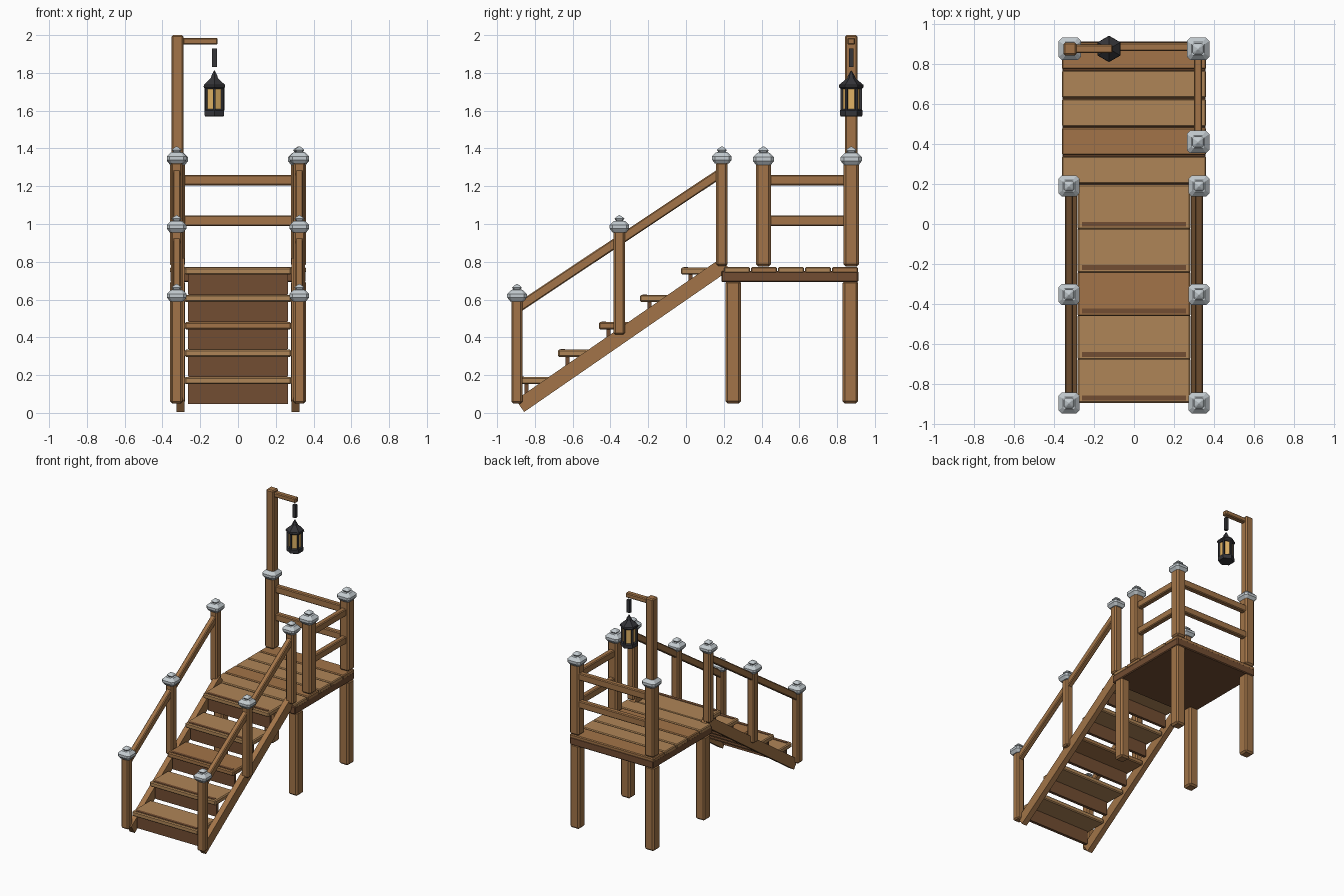
import bpy, bmesh
from math import pi, cos, sin, atan2, hypot
from mathutils import Matrix

if "Cube" in bpy.data.objects:
    bpy.data.objects.remove(bpy.data.objects["Cube"])


def material(name, rgb):
    m = bpy.data.materials.new(name)
    m.diffuse_color = (*rgb, 1)
    m.use_nodes = True
    m.node_tree.nodes["Principled BSDF"].inputs["Base Color"].default_value = m.diffuse_color
    return m


WOOD = material("wood", (0.36, 0.175, 0.065))
LIGHT = material("light_wood", (0.43, 0.235, 0.095))
DARK = material("dark_wood", (0.17, 0.075, 0.032))
IRON = material("iron", (0.035, 0.035, 0.04))
GLASS = material("lamp_glass", (0.75, 0.45, 0.13))
STEEL = material("cap_metal", (0.55, 0.6, 0.63))


def finish(name, bm, mat):
    bmesh.ops.recalc_face_normals(bm, faces=bm.faces)
    me = bpy.data.meshes.new(name)
    bm.to_mesh(me)
    bm.free()
    ob = bpy.data.objects.new(name, me)
    me.materials.append(mat)
    bpy.context.collection.objects.link(ob)
    return ob


def box(name, loc, size, mat=WOOD, bevel=0.0, tilt=0.0):
    """Chamfered box, optionally tilted about x."""
    bm = bmesh.new()
    bmesh.ops.create_cube(bm, size=1)
    bmesh.ops.scale(bm, vec=size, verts=bm.verts)
    if bevel:
        bmesh.ops.bevel(bm, geom=bm.edges[:], offset=bevel, segments=1, affect='EDGES')
    ob = finish(name, bm, mat)
    ob.location = loc
    ob.rotation_euler.x = tilt
    return ob


def beam(name, x, a, b, width, height, mat=WOOD, bevel=0.0):
    """Sloping box between two (y, z) points."""
    dy, dz = b[0] - a[0], b[1] - a[1]
    return box(name, (x, (a[0] + b[0]) / 2, (a[1] + b[1]) / 2),
               (width, hypot(dy, dz), height), mat, bevel, atan2(dz, dy))


def loft(name, loc, profile, outline, mat):
    """Stack scaled copies of an outline along z and skin them."""
    bm = bmesh.new()
    rings = [[bm.verts.new((loc[0] + u * r, loc[1] + v * r, loc[2] + z)) for u, v in outline]
             for r, z in profile]
    n = len(outline)
    for lo, hi in zip(rings, rings[1:]):
        for i in range(n):
            j = (i + 1) % n
            bm.faces.new((lo[i], lo[j], hi[j], hi[i]))
    bm.faces.new(rings[0])
    bm.faces.new(rings[-1])
    return finish(name, bm, mat)


SQUARE = [(1, -.7), (1, .7), (.7, 1), (-.7, 1), (-1, .7), (-1, -.7), (-.7, -1), (.7, -1)]
HEX = [(cos(pi / 2 + i * pi / 3), sin(pi / 2 + i * pi / 3)) for i in range(6)]


def cap(name, x, y, z, s=1.0):
    prof = [(.036, -.005), (.052, .016), (.052, .034), (.031, .055), (.019, .057),
            (.026, .068), (.018, .076), (.002, .087)]
    loft(name, (x, y, z), [(r * s, h * s) for r, h in prof], SQUARE, STEEL)


# Landing: frame slab, five planks and four legs
box("landing_frame", (0, 0.55, 0.722), (0.715, 0.725, 0.06), DARK, 0.006)
for i in range(5):
    box(f"landing_plank_{i+1}", (0, 0.27 + i * 0.143, 0.757), (0.72, 0.137, 0.032),
        WOOD if i in (1, 4) else LIGHT, 0.006)
for side, x in (("left", -0.32), ("right", 0.32)):
    for end, y in (("front", 0.25), ("back", 0.87)):
        box(f"{end}_{side}_leg", (x, y, 0.375), (0.08, 0.082, 0.65), WOOD, 0.012)

# Landing posts with metal caps
for name, x, y in (("right_front", 0.32, 0.41), ("right_back", 0.32, 0.875), ("left_back", -0.32, 0.875)):
    box(f"{name}_landing_post", (x, y, 1.05), (0.08, 0.08, 0.55), WOOD, 0.012)
    cap(f"{name}_landing_cap", x, y, 1.317, 1.08)

# Landing rails
for level, z in (("lower", 1.017), ("upper", 1.232)):
    box(f"{level}_back_rail", (0, 0.885, z), (0.60, 0.042, 0.055), WOOD, 0.006)
    box(f"{level}_side_rail", (0.32, 0.64, z), (0.042, 0.42, 0.055), WOOD, 0.006)

# Stair stringers, posts and handrails on both sides
for side, s in (("left", -1), ("right", 1)):
    beam(f"{side}_stringer", s * 0.305, (-0.879, 0.037), (0.21, 0.789), 0.042, 0.078)
    x = s * 0.325
    for i in range(3):
        y, z = -0.895 + i * 0.5425, 0.05 + i * 0.364
        box(f"{side}_stair_post_{i+1}", (x, y, z + 0.275), (0.062, 0.06, 0.55), WOOD, 0.01)
        cap(f"{side}_stair_cap_{i+1}", x, y, z + 0.546)
    beam(f"{side}_handrail", x, (-0.89, 0.556), (0.185, 1.271), 0.04, 0.05, WOOD, 0.006)

# Treads with dark nosing strips, and risers
for i in range(5):
    y, top = -0.895 + i * 0.217, 0.19 + i * 0.145
    box(f"tread_{i+1}", (0, y + 0.112, top - 0.019), (0.565, 0.224, 0.038),
        WOOD if i == 2 else LIGHT, 0.007)
    box(f"nosing_strip_{i+1}", (0, y + 0.026, top), (0.52, 0.024, 0.006), DARK)
    box(f"riser_{i+1}", (0, y + 0.05, top - 0.09), (0.53, 0.022, 0.104), DARK)

# Lamp post and arm
LX, LY = -0.125, 0.875
box("lamp_post", (-0.32, LY, 1.65), (0.064, 0.064, 0.70), WOOD, 0.008)
box("lamp_arm", (-0.20, LY, 1.967), (0.185, 0.042, 0.036), WOOD, 0.006)
box("lamp_hanger", (LX, LY, 1.88), (0.025, 0.022, 0.10), IRON)

# Hexagonal lantern: base, glass, corner bars and pointed roof
loft("lantern_base", (LX, LY, 0), [(.056, 1.57), (.06, 1.576), (.06, 1.602), (.05, 1.608)], HEX, IRON)
loft("lantern_glass", (LX, LY, 0), [(.048, 1.60), (.048, 1.73)], HEX, GLASS)
loft("lantern_roof", (LX, LY, 0), [(.056, 1.715), (.066, 1.725), (.064, 1.737), (.022, 1.772),
                                   (.018, 1.785), (.002, 1.812)], HEX, IRON)
for i, (u, v) in enumerate(HEX):
    bar = box(f"lantern_bar_{i+1}", (LX + u * .051, LY + v * .051, 1.665), (0.013, 0.013, 0.13), IRON)
    bar.rotation_euler.z = pi / 2 + i * pi / 3
